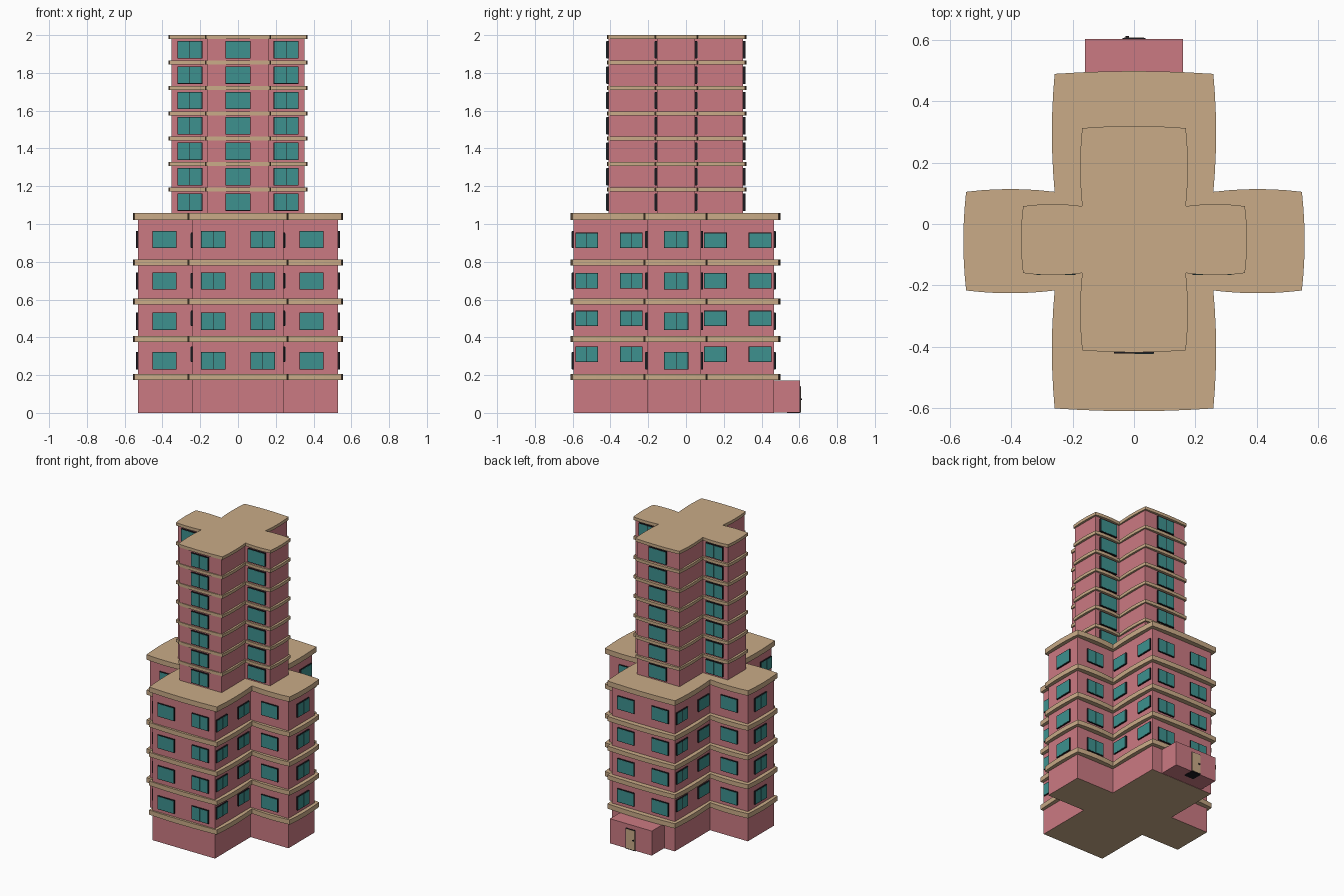
import bpy, bmesh, math
from mathutils import Matrix, Vector

if "Cube" in bpy.data.objects:
    bpy.data.objects.remove(bpy.data.objects["Cube"])


def material(name, rgb):
    m = bpy.data.materials.new(name)
    m.diffuse_color = (*rgb, 1)
    m.use_nodes = True
    m.node_tree.nodes["Principled BSDF"].inputs["Base Color"].default_value = m.diffuse_color
    return m


PINK = material("pink wall", (0.60, 0.195, 0.225))
TAN = material("tan slab", (0.586, 0.406, 0.243))
TEAL = material("teal glass", (0.047, 0.285, 0.274))
DARK = material("dark frame", (0.012, 0.010, 0.014))


def finish(name, bm, mats):
    me = bpy.data.meshes.new(name)
    bm.to_mesh(me)
    bm.free()
    for m in mats:
        me.materials.append(m)
    ob = bpy.data.objects.new(name, me)
    bpy.context.collection.objects.link(ob)
    return ob


def add_box(bm, lo, hi, mat=0, frame=Matrix()):
    """Box between two corners, placed with a frame matrix."""
    lo, hi = Vector(lo), Vector(hi)
    mtx = frame @ Matrix.Translation((lo + hi) / 2) @ Matrix.Diagonal((*(hi - lo), 1))
    geo = bmesh.ops.create_cube(bm, size=1, matrix=mtx)
    for f in {f for v in geo["verts"] for f in v.link_faces}:
        f.material_index = mat


def cross_outline(hx, wx, y0, y1, a0, a1, bulge=0.0, steps=6):
    """Plus-shaped outline, each edge optionally bowed outwards."""
    c = [(wx, y0), (wx, a0), (hx, a0), (hx, a1), (wx, a1), (wx, y1)]
    c += [(-x, y) for x, y in reversed(c)]
    if not bulge:
        return c
    pts = []
    for i, p in enumerate(c):
        p, q = Vector(p), Vector(c[(i + 1) % len(c)])
        d = (q - p).normalized()
        out = Vector((d.y, -d.x))
        for k in range(steps):
            t = k / steps
            pts.append(p.lerp(q, t) + out * bulge * 4 * t * (1 - t))
    return pts


def prism(name, outline, z0, z1, mat, bottom=None):
    bm = bmesh.new()
    face = bm.faces.new([bm.verts.new((x, y, z0)) for x, y in outline])
    ext = bmesh.ops.extrude_face_region(bm, geom=[face], use_keep_orig=True)
    bmesh.ops.translate(bm, vec=(0, 0, z1 - z0),
                        verts=[g for g in ext["geom"] if isinstance(g, bmesh.types.BMVert)])
    bmesh.ops.recalc_face_normals(bm, faces=bm.faces)
    if bottom:
        for f in bm.faces:
            f.material_index = int(f.normal.z < -0.9)
    return finish(name, bm, [mat, bottom] if bottom else [mat])


def window(bm, x, y, z, facing, w, h, depth):
    """Dark sliding frame with two glass panes; facing is degrees from the front."""
    m = Matrix.Translation((x, y, z)) @ Matrix.Rotation(math.radians(facing), 4, 'Z')
    a, b, e = w / 2, h / 2, 0.003
    add_box(bm, (-a, -depth, -b), (a, 0.004, b), 0, m)
    add_box(bm, (-a + e, -depth - 0.001, -b + e), (-0.001, -depth + 0.002, b - e), 1, m)
    add_box(bm, (0.001, -depth - 0.002, -b + e), (a - e, -depth + 0.002, b - e), 1, m)


# Lower block walls, with tan underside
prism("lower_walls", cross_outline(0.53, 0.24, -0.595, 0.465, -0.205, 0.08),
      0, 1.03, PINK, TAN)

# Lower floor slabs and terrace roof
lower_slab = cross_outline(0.548, 0.259, -0.602, 0.49, -0.217, 0.105, 0.009)
for i, (z0, z1) in enumerate([(.173, .206), (.375, .406), (.575, .606), (.78, .812), (1.022, 1.057)]):
    prism(f"lower_slab_{i + 1}", lower_slab, z0, z1, TAN)

# Tower walls
prism("tower_walls", cross_outline(0.353, 0.162, -0.41, 0.302, -0.153, 0.047),
      1.05, 1.985, PINK)

# Tower floor slabs and roof
tower_slab = cross_outline(0.362, 0.169, -0.412, 0.313, -0.16, 0.058, 0.007)
for i in range(7):
    top = 2.0 - 0.1345 * (6 - i)
    prism(f"tower_slab_{i + 1}", tower_slab, top - 0.021, top, TAN)

# Lower windows: main faces, then the sides of the long arm
bm = bmesh.new()
for z, zs in [(.276, .31), (.485, .50), (.698, .70), (.918, .913)]:
    for s in (-1, 1):
        for y_end, y_arm, facing in [(-0.595, -0.205, 0), (0.465, 0.08, 180)]:
            window(bm, s * 0.131, y_end, z, facing, 0.128, 0.092, 0.009)
            window(bm, s * 0.389, y_arm, z, facing, 0.128, 0.092, 0.009)
        window(bm, s * 0.53, -0.052, z, s * 90, 0.128, 0.092, 0.009)
        for y in (-0.526, -0.289, 0.156, 0.392):
            window(bm, s * 0.24, y, zs, s * 90, 0.12, 0.082, 0.009)
finish("lower_windows", bm, [DARK, TEAL])

# Tower windows: front and back faces only
bm = bmesh.new()
for i in range(7):
    z = 1.923 - 0.1345 * i
    for y_end, y_arm, facing in [(-0.41, -0.153, 0), (0.302, 0.047, 180)]:
        window(bm, 0, y_end, z, facing, 0.132, 0.092, 0.012)
        for s in (-1, 1):
            window(bm, s * 0.255, y_arm, z, facing, 0.132, 0.092, 0.012)
finish("tower_windows", bm, [DARK, TEAL])

# Entrance porch at the back
bm = bmesh.new()
add_box(bm, (-0.16, 0.44, 0.002), (0.16, 0.603, 0.172))
finish("entrance_porch", bm, [PINK])

# Door frame, door leaf and handle
bm = bmesh.new()
add_box(bm, (-0.037, 0.535, 0), (0.037, 0.607, 0.143))
finish("door_frame", bm, [DARK])
bm = bmesh.new()
add_box(bm, (-0.033, 0.60, 0.006), (0.033, 0.609, 0.139))
finish("door_leaf", bm, [TAN])
bm = bmesh.new()
add_box(bm, (-0.028, 0.606, 0.068), (-0.016, 0.614, 0.076))
finish("door_handle", bm, [DARK])
